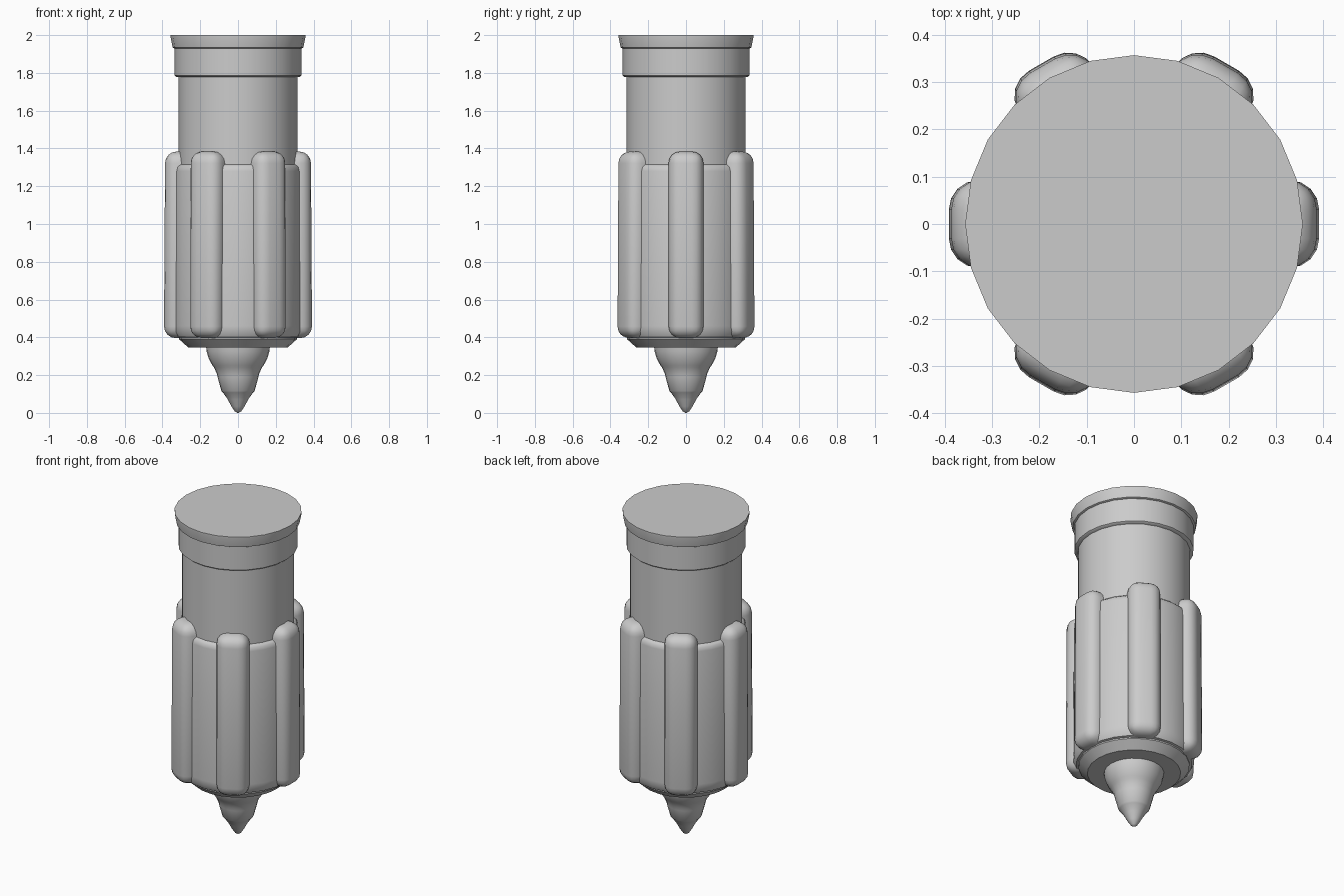
import bpy, bmesh
from math import pi, sin, cos, radians
from mathutils import Matrix

if "Cube" in bpy.data.objects:
    bpy.data.objects.remove(bpy.data.objects["Cube"])

SIDES = 24
grey = bpy.data.materials.new("plain grey")
grey.use_nodes = True
grey.diffuse_color = (0.6, 0.6, 0.6, 1)
grey.node_tree.nodes["Principled BSDF"].inputs["Base Color"].default_value = (0.6, 0.6, 0.6, 1)


def finish(name, bm, angle=35):
    bmesh.ops.recalc_face_normals(bm, faces=bm.faces)
    mesh = bpy.data.meshes.new(name)
    bm.to_mesh(mesh)
    bm.free()
    mesh.materials.append(grey)
    obj = bpy.data.objects.new(name, mesh)
    bpy.context.collection.objects.link(obj)
    bpy.ops.object.select_all(action="DESELECT")
    obj.select_set(True)
    bpy.context.view_layer.objects.active = obj
    bpy.ops.object.shade_smooth_by_angle(angle=radians(angle))
    return obj


def lathe(name, profile, angle=35):
    """Closed turned part from (radius, height) points."""
    bm = bmesh.new()
    rings = [[bm.verts.new((r * cos(2 * pi * i / SIDES), r * sin(2 * pi * i / SIDES), z))
              for i in range(SIDES)] for r, z in profile]
    for low, high in zip(rings, rings[1:]):
        for i in range(SIDES):
            j = (i + 1) % SIDES
            bm.faces.new((low[i], low[j], high[j], high[i]))
    bm.faces.new(rings[0])
    bm.faces.new(rings[-1])
    return finish(name, bm, angle)


# Pointed tip with shallow steps
lathe("tip", [(0.003, 0), (0.017, 0.008), (0.035, 0.035), (0.055, 0.072), (0.06, 0.08),
              (0.08, 0.108), (0.088, 0.116), (0.108, 0.19), (0.112, 0.208), (0.127, 0.24),
              (0.136, 0.252), (0.156, 0.29), (0.166, 0.325), (0.17, 0.36)], 30)

# Chamfered base ring
lathe("base_ring", [(0.262, 0.345), (0.312, 0.39), (0.312, 0.42)], 25)

# Grip barrel with softened ends
lathe("grip_barrel", [(0.3, 0.395), (0.325, 0.402), (0.34, 0.43), (0.342, 0.46),
                      (0.338, 1.28), (0.333, 1.302), (0.318, 1.315), (0.3, 1.317)], 40)

# Upper tube, collar and flared cap
lathe("upper_tube", [(0.315, 1.28), (0.315, 1.8)])
lathe("collar", [(0.325, 1.778), (0.335, 1.786), (0.335, 1.94)], 50)
lathe("cap", [(0.338, 1.93), (0.346, 1.934), (0.357, 1.99), (0.357, 2.0)], 50)

# Six rounded grip ribs around the barrel
for n in range(6):
    bm = bmesh.new()
    bmesh.ops.create_cube(bm, size=1)
    bmesh.ops.scale(bm, vec=(0.18, 0.185, 0.988), verts=bm.verts)
    bmesh.ops.translate(bm, vec=(0.302, 0, 0.89), verts=bm.verts)
    for v in bm.verts:
        if v.co.z > 1 and v.co.x > 0.3:
            v.co.x -= 0.006
    bmesh.ops.bevel(bm, geom=bm.edges[:], offset=0.062, segments=4, profile=0.5,
                    affect="EDGES")
    bmesh.ops.rotate(bm, cent=(0, 0, 0), matrix=Matrix.Rotation(n * pi / 3, 3, "Z"),
                     verts=bm.verts)
    finish("grip_rib_%d" % (n + 1), bm, 45)
